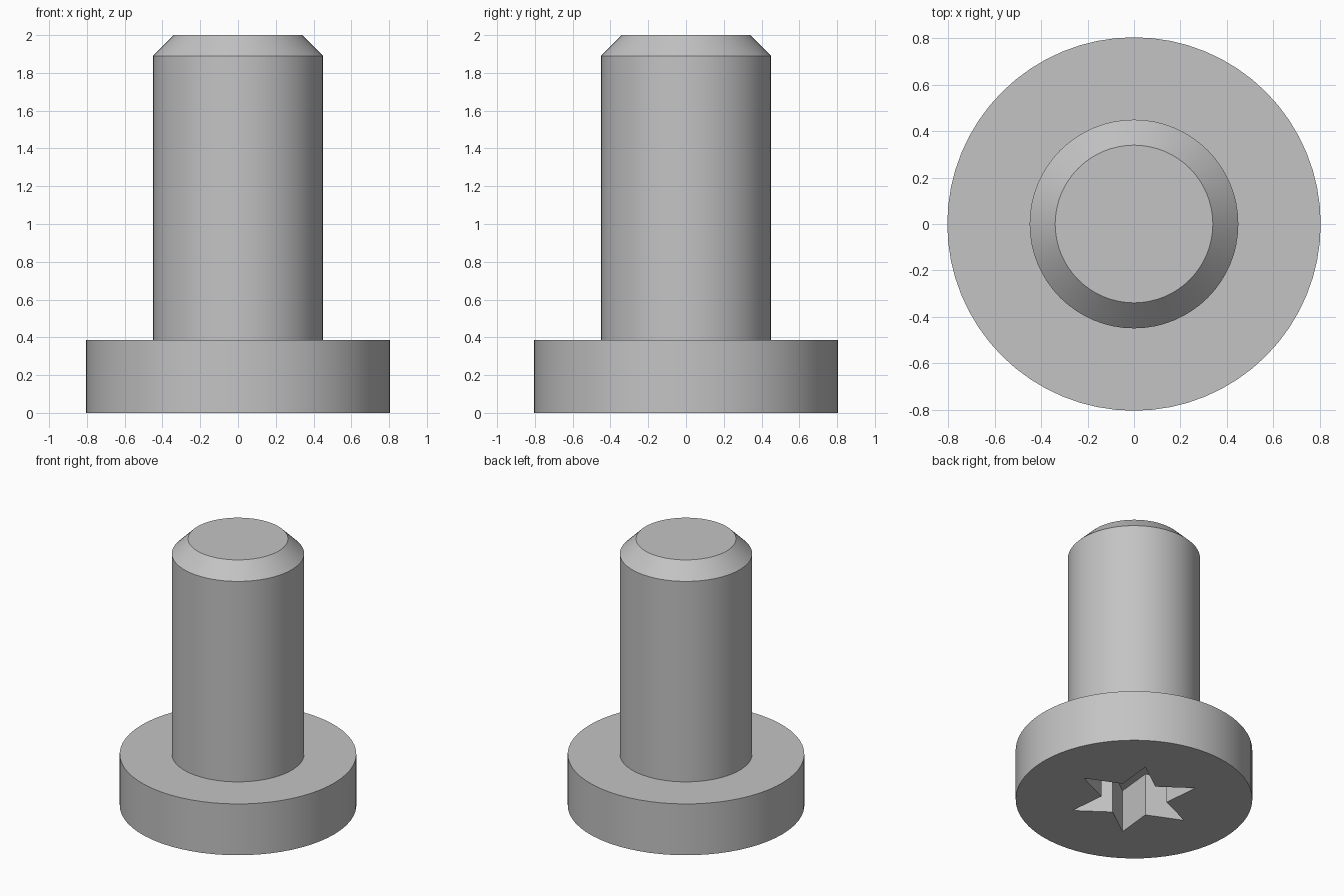
import bpy
import bmesh
from math import cos, sin, pi, radians

SEGMENTS = 64
cube = bpy.data.objects.get("Cube")
if cube:
    bpy.data.objects.remove(cube, do_unlink=True)

steel = bpy.data.materials.new("steel grey")
steel.use_nodes = True
grey = (0.55, 0.55, 0.55, 1)
steel.diffuse_color = grey
steel.node_tree.nodes["Principled BSDF"].inputs["Base Color"].default_value = grey


def add_object(name, bm):
    bmesh.ops.recalc_face_normals(bm, faces=bm.faces)
    mesh = bpy.data.meshes.new(name)
    bm.to_mesh(mesh)
    bm.free()
    mesh.materials.append(steel)
    obj = bpy.data.objects.new(name, mesh)
    bpy.context.collection.objects.link(obj)
    return obj


def stack_rings(name, rings):
    """Join rings of points into a closed solid with flat caps."""
    bm = bmesh.new()
    loops = [[bm.verts.new(p) for p in ring] for ring in rings]
    n = len(loops[0])
    for low, high in zip(loops, loops[1:]):
        for i in range(n):
            j = (i + 1) % n
            bm.faces.new((low[i], low[j], high[j], high[i]))
    bm.faces.new(loops[0])
    bm.faces.new(loops[-1])
    return add_object(name, bm)


def circle(radius, z):
    steps = [2 * pi * i / SEGMENTS for i in range(SEGMENTS)]
    return [(radius * cos(a), radius * sin(a), z) for a in steps]


def star(outer, inner, z, points=6):
    ring = []
    for i in range(points * 2):
        r, a = (inner if i % 2 else outer), pi * i / points
        ring.append((r * cos(a), r * sin(a), z))
    return ring


# Wide head, straight shaft and chamfered tip as one turned body
profile = [(0.805, 0), (0.805, 0.385), (0.45, 0.385), (0.45, 1.89), (0.34, 2)]
bolt = stack_rings("bolt_body", [circle(r, z) for r, z in profile])

# Six-pointed drive recess in the underside of the head
cutter = stack_rings("drive_recess_cutter",
                     [star(0.445, 0.225, z) for z in (-0.1, 0.32)])
cutter.hide_render = True
cut = bolt.modifiers.new("drive recess", "BOOLEAN")
cut.operation = "DIFFERENCE"
cut.solver = "EXACT"
cut.object = cutter

bpy.ops.object.select_all(action="DESELECT")
bolt.select_set(True)
bpy.context.view_layer.objects.active = bolt
bpy.ops.object.modifier_apply(modifier=cut.name)
bpy.data.objects.remove(cutter, do_unlink=True)

# Smooth round walls, crisp rims
bpy.ops.object.shade_smooth_by_angle(angle=radians(30))
